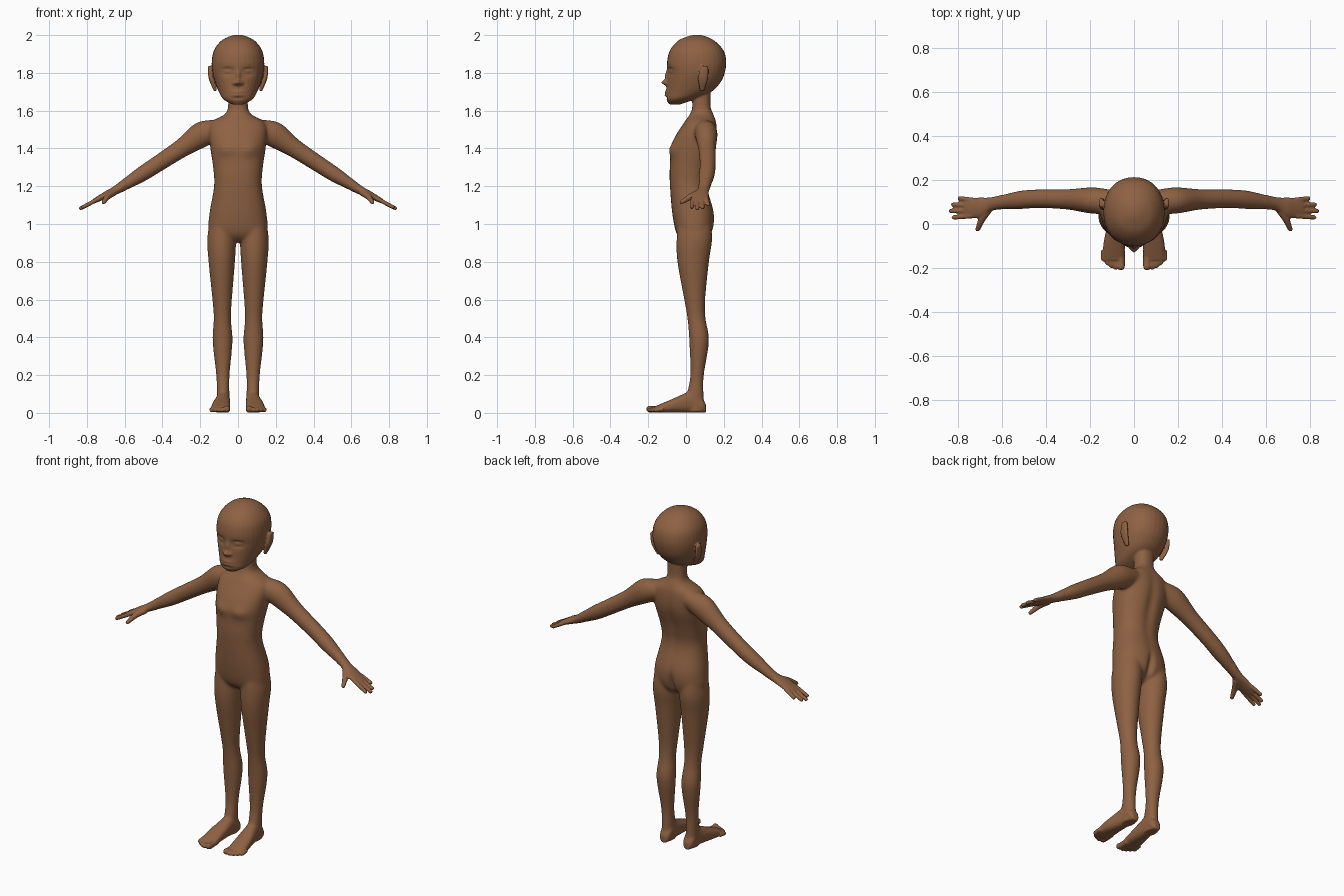
import bpy, bmesh, math
from mathutils import Vector

if "Cube" in bpy.data.objects:
    bpy.data.objects.remove(bpy.data.objects["Cube"])

skin = bpy.data.materials.new("brown_skin")
skin.diffuse_color = (0.27, 0.12, 0.055, 1)
skin.use_nodes = True
skin.node_tree.nodes["Principled BSDF"].inputs["Base Color"].default_value = skin.diffuse_color
bm = bmesh.new()
X, Y, Z = Vector((1, 0, 0)), Vector((0, 1, 0)), Vector((0, 0, 1))


def catmull(a, b, c, d, t):
    return 0.5 * (2 * b + (c - a) * t + (2 * a - 5 * b + 4 * c - d) * t * t
                  + (3 * b - a - 3 * c + d) * t ** 3)


def loft(rings, sides=32, steps=7, power=2.0, mirror=False):
    """Skin smoothly interpolated rings, each (centre, u axis, v axis)."""
    dense = []
    n = len(rings)
    for i in range(n - 1):
        four = [rings[max(0, min(n - 1, i + k))] for k in (-1, 0, 1, 2)]
        for s in range(steps):
            dense.append([catmull(*(r[j] for r in four), s / steps) for j in range(3)])
    dense.append(rings[-1])
    for side in ((1, -1) if mirror else (1,)):
        loops = []
        for c, u, v in dense:
            loop = []
            for k in range(sides):
                a = 2 * math.pi * k / sides
                ca, sa = math.cos(a), math.sin(a)
                p = (c + u * math.copysign(abs(ca) ** (2 / power), ca)
                     + v * math.copysign(abs(sa) ** (2 / power), sa))
                loop.append(bm.verts.new((p.x * side, p.y, p.z)))
            loops.append(loop)
        for l0, l1 in zip(loops, loops[1:]):
            for k in range(sides):
                m = (k + 1) % sides
                bm.faces.new((l0[k], l0[m], l1[m], l1[k]))
        bm.faces.new(loops[0][::-1])
        bm.faces.new(loops[-1])


def column(rows, offset=lambda z: 0, **kw):
    """Upright form from rows (z, half width, front y, back y)."""
    loft([(Vector((offset(z), (f + b) / 2, z)), X * w, Y * (b - f) / 2)
          for z, w, f, b in rows], **kw)


def tube(pts, ref, **kw):
    """Mirrored limb with rounded tip from points (x, y, z, radius along ref, other radius)."""
    ps = [Vector(p[:3]) for p in pts]
    rings = []
    for i, p in enumerate(pts):
        t = (ps[min(i + 1, len(ps) - 1)] - ps[max(i - 1, 0)]).normalized()
        u = (ref - t * ref.dot(t)).normalized()
        rings.append((ps[i], u * p[3], t.cross(u) * p[-1]))
    t = (ps[-1] - ps[-2]).normalized()
    c, u, v = rings[-1]
    r = min(pts[-1][3:])
    rings += [(c + t * r * .7, u * .72, v * .72), (c + t * r, u * .08, v * .08)]
    loft(rings, mirror=True, **kw)


# torso and neck
column([(.905, .06, -.01, .08), (.95, .15, -.05, .135), (1.05, .152, -.072, .15),
        (1.2, .127, -.085, .114), (1.3, .132, -.086, .127), (1.43, .15, -.072, .164),
        (1.53, .148, -.015, .163), (1.58, .072, .02, .147), (1.62, .053, .033, .131),
        (1.7, .052, .03, .13)], power=2.3)

# head
column([(1.633, .03, -.088, -.03), (1.66, .077, -.104, .045), (1.7, .102, -.104, .135),
        (1.75, .122, -.1, .183), (1.8, .135, -.098, .205), (1.86, .139, -.1, .213),
        (1.92, .127, -.085, .198), (1.97, .089, -.042, .151), (1.995, .04, .015, .1),
        (2.002, .004, .055, .06)], power=2.15)

# legs
column([(1.02, .06, -.04, .13), (.92, .076, -.05, .139), (.8, .07, -.046, .122),
        (.6, .052, -.01, .102), (.5, .046, .007, .104), (.38, .053, .017, .122),
        (.2, .036, .022, .095), (.1, .034, .005, .094), (.006, .032, 0, .1)],
       offset=lambda z: .078 + .01 * min(z, .9), mirror=True)

# feet: y, x centre, half width, top height
foot = [(.106, .077, .018, .04), (.085, .077, .032, .075), (.03, .078, .036, .112),
        (-.09, .09, .049, .064), (-.165, .092, .048, .032)]
loft([(Vector((x, y, h / 2 + .002)), X * w, Z * h / 2) for y, x, w, h in foot],
     power=2.5, mirror=True)

# toes
for i in range(5):
    x = .065 + .0185 * i if i else .059
    tip = -.211 + .0025 * i * i
    r = .012 if i else .018
    tube([(x, -.12, .02, r), (x, tip + .03, .018, r), (x, tip + r, r + .003, r)], X, sides=14)

# arms and palms
tube([(.1, .1, 1.505, .055, .05), (.19, .107, 1.475, .06, .068), (.3, .112, 1.4, .047, .05),
      (.43, .115, 1.315, .043, .044), (.52, .109, 1.257, .042, .04), (.64, .093, 1.183, .03, .024),
      (.7, .075, 1.153, .046, .019), (.762, .072, 1.121, .044, .012)], Y)

# fingers
for i, x1 in enumerate((.805, .835, .845, .832)):
    root = Vector((.735, .109 - .024 * i, 1.135))
    tip = Vector((x1 - .012, .117 - .029 * i, 1.083 + (.845 - x1) / 2))
    tube([(*root.lerp(tip, t), .012 - .0015 * t) for t in (0, .5, 1)], Y, sides=14)

# thumbs
tube([(.66, .07, 1.165, .019), (.69, .025, 1.145, .0165), (.711, -.024, 1.115, .011)], Z, sides=14)

# ears
tube([(.118, .085, 1.705, .012, .009), (.143, .09, 1.77, .027, .012),
      (.15, .098, 1.828, .022, .01)], Y, sides=20)

# fuse the parts into one continuous skin
bmesh.ops.recalc_face_normals(bm, faces=bm.faces)
mesh = bpy.data.meshes.new("body")
bm.to_mesh(mesh)
bm.free()
body = bpy.data.objects.new("body", mesh)
bpy.context.collection.objects.link(body)
bpy.context.view_layer.objects.active = body
body.select_set(True)
remesh = body.modifiers.new("fuse", 'REMESH')
remesh.mode = 'VOXEL'
remesh.voxel_size = .005
relax = body.modifiers.new("relax", 'SMOOTH')
relax.iterations = 4
for name in ("fuse", "relax"):
    bpy.ops.object.modifier_apply(modifier=name)

# extra blending at shoulders, hips and ankles
bm = bmesh.new()
bm.from_mesh(body.data)
soft = [v for v in bm.verts if .07 < v.co.z < 1.62 and abs(v.co.x) < .6]
for _ in range(20):
    bmesh.ops.smooth_vert(bm, verts=soft, factor=.5, use_axis_x=True, use_axis_y=True, use_axis_z=True)


def sculpt(x, z, sx, sz, push, y=-.1):
    """Soft bump or hollow along y, mirrored when x is not 0."""
    for side in ((1, -1) if x else (1,)):
        for v in bm.verts:
            dz = (v.co.z - z) / sz
            if abs(dz) < 2.5:
                dx, dy = (v.co.x * side - x) / sx, (v.co.y - y) / .06
                v.co.y += push * math.exp(-dx * dx - dy * dy - dz * dz)


sculpt(0, 1.787, .014, .028, -.014)      # nose bridge
sculpt(0, 1.749, .016, .015, -.027)      # nose tip
sculpt(.019, 1.745, .01, .009, -.01)     # nostril wings
sculpt(.056, 1.806, .032, .02, .015)     # eye sockets
sculpt(.056, 1.806, .021, .01, -.012)    # eyes
sculpt(.058, 1.822, .022, .004, .004)    # lid creases
sculpt(0, 1.69, .036, .018, -.01)        # lips
sculpt(0, 1.69, .034, .004, .006)        # mouth line
sculpt(0, 1.667, .028, .007, .006)       # below the lower lip
sculpt(.07, 1.395, .055, .035, -.018)    # chest
sculpt(0, 1.34, .03, .18, -.01, y=.15)   # spine
sculpt(0, .97, .018, .07, -.022, y=.14)  # seat cleft
bm.to_mesh(body.data)
bm.free()

# smooth skin in one colour
body.data.materials.clear()
body.data.materials.append(skin)
for p in body.data.polygons:
    p.material_index = 0
bpy.ops.object.shade_smooth()
